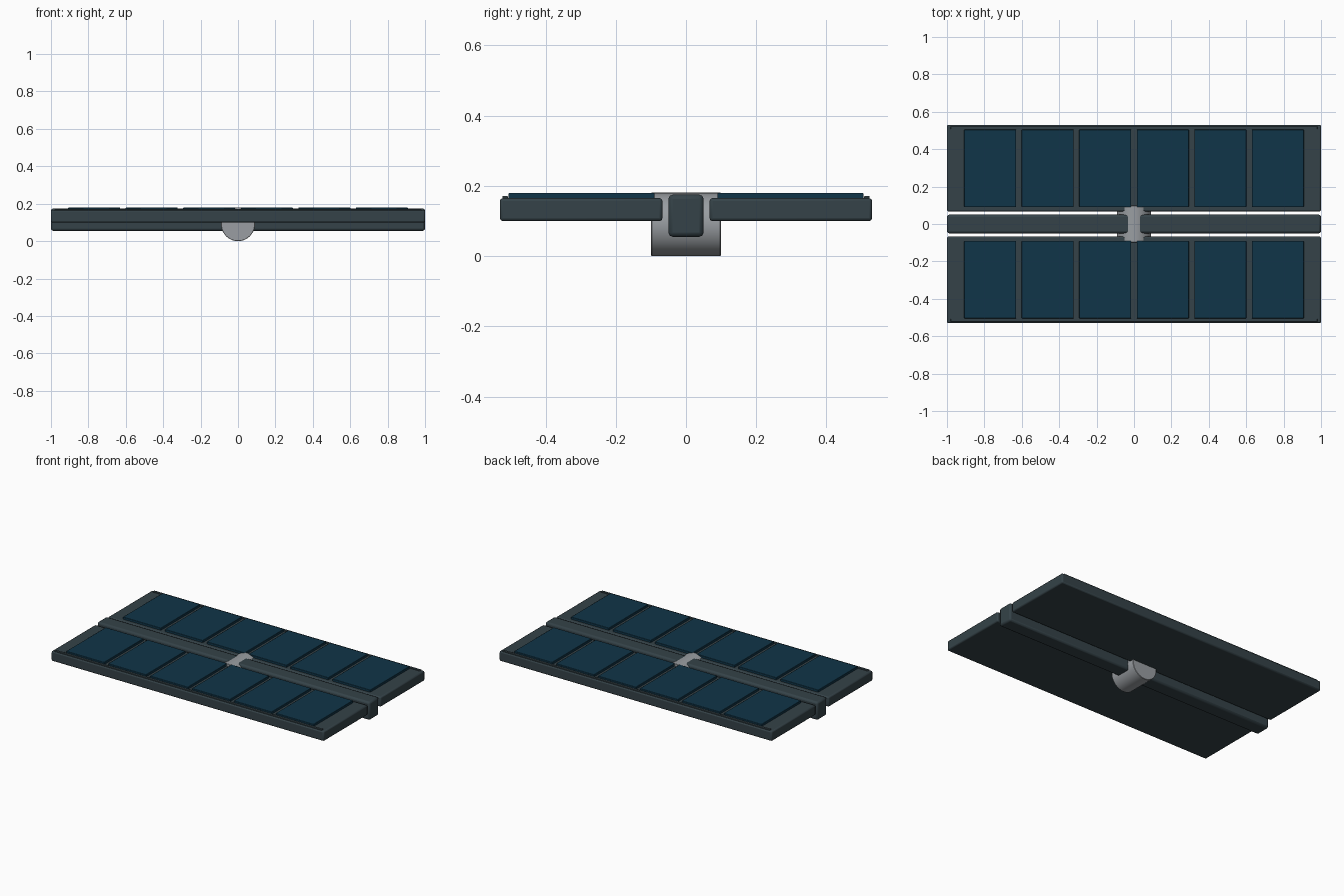
import bpy, math

if "Cube" in bpy.data.objects:
    bpy.data.objects.remove(bpy.data.objects["Cube"])

def material(name, rgb):
    m = bpy.data.materials.new(name)
    m.diffuse_color = (*rgb, 1)
    m.use_nodes = True
    m.node_tree.nodes["Principled BSDF"].inputs["Base Color"].default_value = m.diffuse_color
    return m

FRAME = material("dark_slate", (0.035, 0.055, 0.065))
CELL = material("deep_blue", (0.005, 0.035, 0.065))
METAL = material("grey_metal", (0.32, 0.34, 0.36))

def finish(ob, name, mat, bevel=0, segments=2):
    ob.name = name
    ob.data.materials.append(mat)
    if bevel:
        b = ob.modifiers.new("bevel", 'BEVEL')
        b.width, b.segments = bevel, segments
        b.limit_method = 'ANGLE'
    bpy.ops.object.shade_smooth_by_angle(angle=math.radians(35))

def box(name, x, y, z, mat, bevel=0):
    """Box from (min, max) ranges."""
    bpy.ops.mesh.primitive_cube_add(size=1, location=[sum(r) / 2 for r in (x, y, z)])
    ob = bpy.context.object
    ob.scale = [r[1] - r[0] for r in (x, y, z)]
    bpy.ops.object.transform_apply(location=False, rotation=False, scale=True)
    finish(ob, name, mat, bevel)

# central spine
box("spine_beam", (-1, 1), (-0.05, 0.05), (0.055, 0.175), FRAME, 0.012)

# round hub across the spine
bpy.ops.mesh.primitive_cylinder_add(vertices=40, radius=0.0905, depth=0.198,
                                    location=(0, 0, 0.0905), rotation=(math.pi / 2, 0, 0))
finish(bpy.context.object, "hub", METAL, 0.002, 1)

# the two wings with six cells each
for side, label in ((-1, "front"), (1, "back")):
    def span(a, b):
        return tuple(sorted((side * a, side * b)))
    box(label + "_panel", (-1, 1), span(0.067, 0.53), (0.1, 0.165), FRAME, 0.008)
    box(label + "_edge_rail", (-0.98, 0.98), span(0.507, 0.523), (0.15, 0.171), FRAME, 0.002)
    for i in range(6):
        cx = (i - 2.5) * 0.3075
        box(f"{label}_cell_{i + 1}", (cx - 0.139, cx + 0.139), span(0.09, 0.505),
            (0.16, 0.18), CELL, 0.003)
